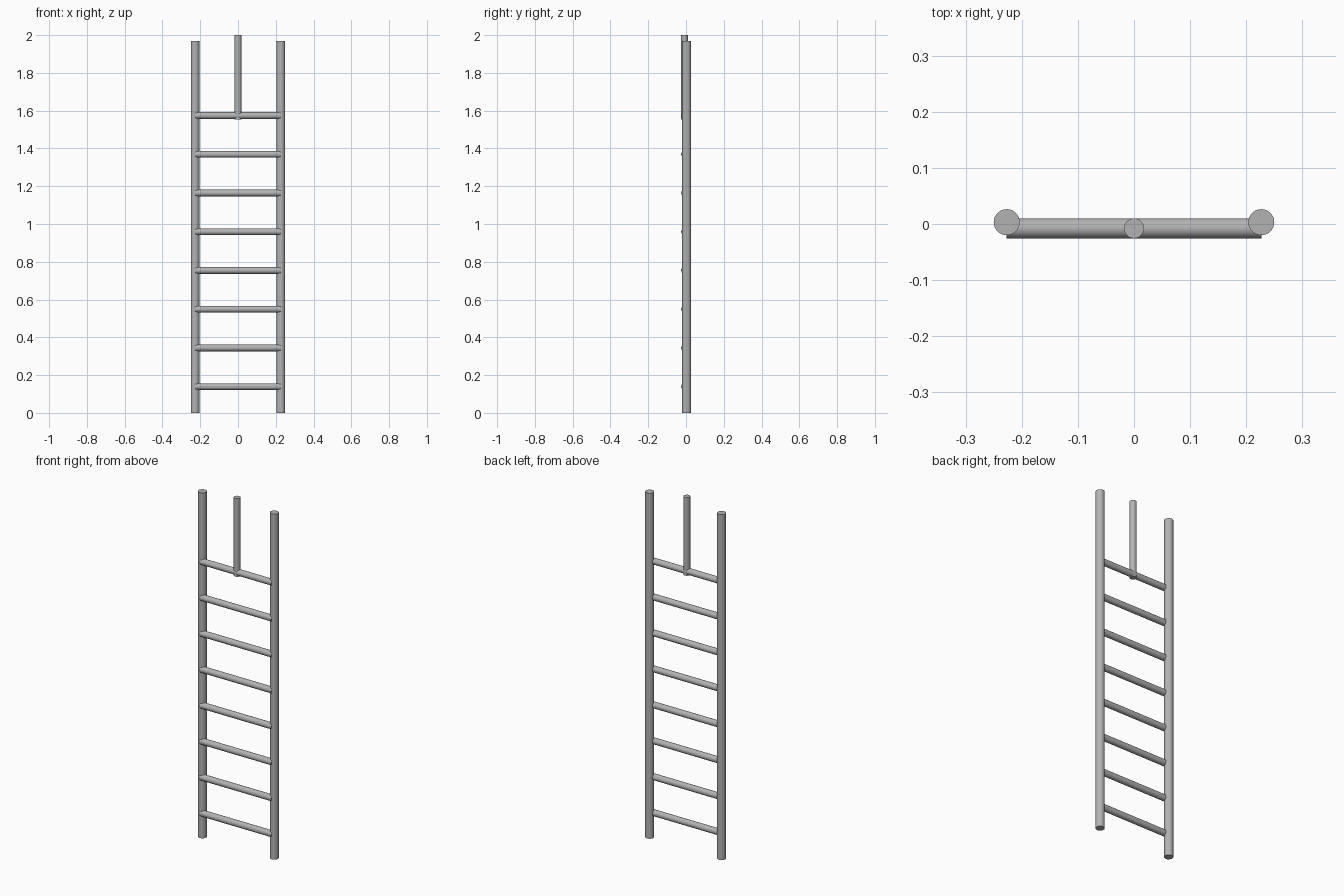
import bpy
import math
from mathutils import Vector

if "Cube" in bpy.data.objects:
    bpy.data.objects.remove(bpy.data.objects["Cube"])

# One plain metal colour
grey = bpy.data.materials.new("grey_metal")
grey.diffuse_color = (0.45, 0.45, 0.45, 1)
grey.use_nodes = True
grey.node_tree.nodes["Principled BSDF"].inputs["Base Color"].default_value = grey.diffuse_color


def rod(name, start, end, radius):
    """Round bar with flat ends between two points."""
    a, b = Vector(start), Vector(end)
    bpy.ops.mesh.primitive_cylinder_add(
        vertices=32, radius=radius, depth=(b - a).length, location=(a + b) / 2)
    ob = bpy.context.object
    ob.name = name
    ob.rotation_euler = (b - a).to_track_quat('Z', 'Y').to_euler()
    ob.data.materials.append(grey)
    bpy.ops.object.shade_smooth_by_angle(angle=math.radians(35))
    return ob


RAIL_X, RAIL_Y, RAIL_R = 0.2268, 0.0032, 0.0232
RUNG_Y, RUNG_R = -0.0078, 0.0178

# Side rails
for side, s in (("left", -1), ("right", 1)):
    rod(side + "_rail", (s * RAIL_X, RAIL_Y, 0), (s * RAIL_X, RAIL_Y, 1.97), RAIL_R)

# Evenly spaced rungs, ending at the rail centres
for i in range(8):
    z = 0.139 + i * 0.205
    rod(f"rung_{i + 1}", (-RAIL_X, RUNG_Y, z), (RAIL_X, RUNG_Y, z), RUNG_R)

# Upright centre pole on the top rung
rod("centre_pole", (0, RUNG_Y, 1.554), (0, RUNG_Y, 2.0), RUNG_R)
